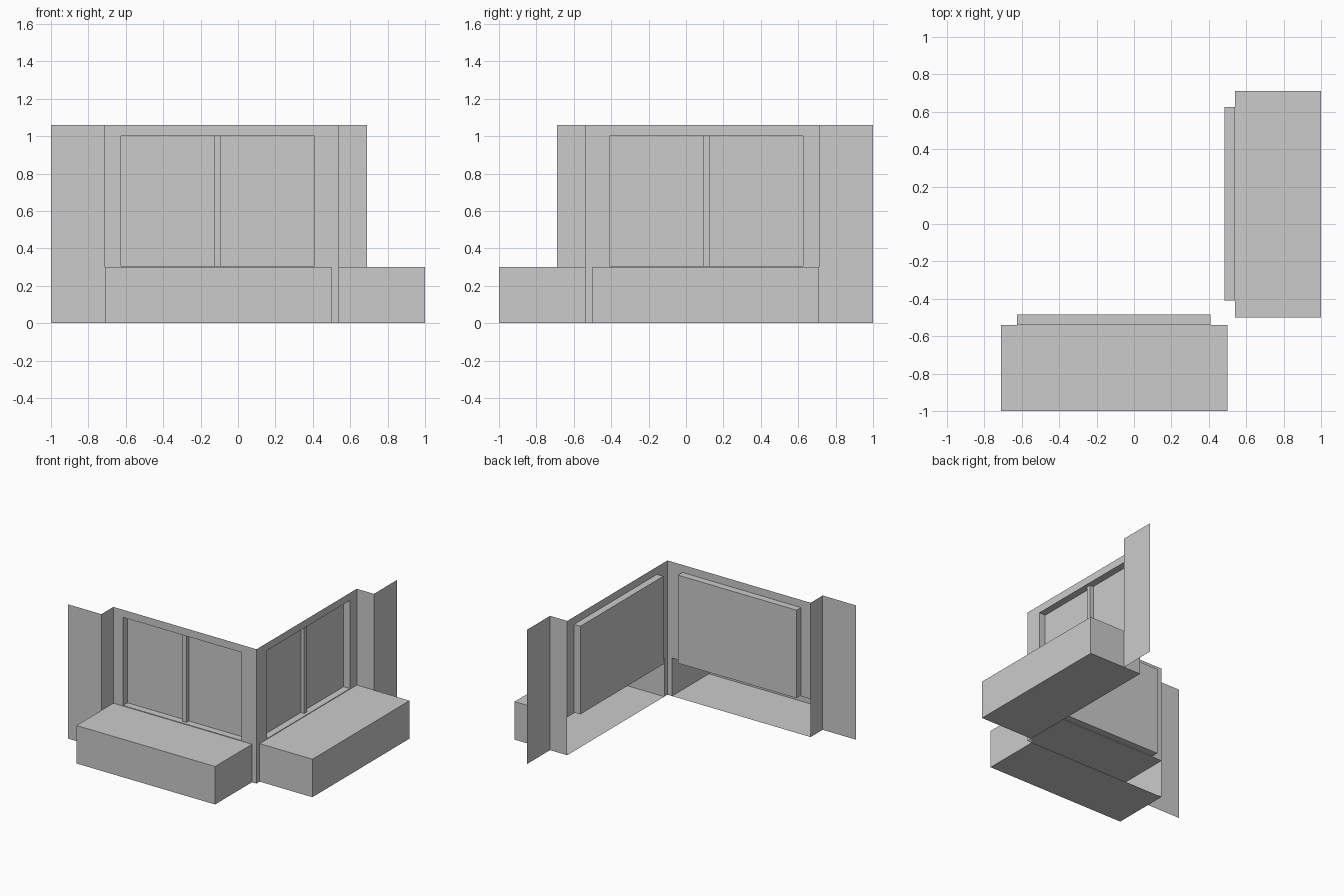
import bpy, bmesh

if "Cube" in bpy.data.objects:
    bpy.data.objects.remove(bpy.data.objects["Cube"])

Z_TOP, Z_BOX = 1.06, 0.30            # wall height, bay box height
WALL, SETBACK, PANE = -0.54, -0.69, -0.485
X0, X1, XC = -0.71, 0.50, 0.54       # bay start, bay end, corner
W0, W1, WZ0, WZ1 = -0.625, 0.41, 0.305, 1.0   # window opening

FACES = {'left': (0, 4, 7, 3), 'right': (1, 2, 6, 5), 'front': (0, 1, 5, 4),
         'back': (2, 3, 7, 6), 'bottom': (0, 3, 2, 1), 'top': (4, 5, 6, 7)}


def make(name, quads, side, inward=False):
    """Sheet object from quads; side=True mirrors it across the corner diagonal."""
    bm = bmesh.new()
    for quad in quads:
        pts = [(-y, -x, z) if side else (x, y, z) for x, y, z in quad]
        if side != inward:
            pts.reverse()
        bm.faces.new([bm.verts.new(p) for p in pts])
    bmesh.ops.remove_doubles(bm, verts=bm.verts, dist=1e-5)
    me = bpy.data.meshes.new(name)
    bm.to_mesh(me)
    bm.free()
    bpy.context.collection.objects.link(bpy.data.objects.new(name, me))


def box(x, y, z, skip=()):
    """Quads of a box, leaving out the named open sides."""
    c = [(x[i], y[j], z[k]) for k in (0, 1) for i, j in ((0, 0), (1, 0), (1, 1), (0, 1))]
    return [[c[i] for i in idx] for key, idx in FACES.items() if key not in skip]


def strip(a, b, z0, z1):
    """Vertical quad between two plan points."""
    return [(*a, z0), (*b, z0), (*b, z1), (*a, z1)]


for side in (False, True):
    tag = 'side_' if side else 'front_'

    # Wall sheet: set-back end, return, then the main face around window and bay
    quads = [strip((-1, SETBACK), (X0, SETBACK), 0, Z_TOP),
             strip((X0, SETBACK), (X0, WALL), Z_BOX, Z_TOP)]
    xs, zs = (X0, W0, W1, X1, XC), (0, Z_BOX, WZ0, WZ1, Z_TOP)
    for i in range(4):
        for k in range(4):
            in_window = i == 1 and k == 2
            in_bay = i < 3 and k == 0
            if not (in_window or in_bay):
                quads.append(strip((xs[i], WALL), (xs[i + 1], WALL), zs[k], zs[k + 1]))
    make(tag + 'wall', quads, side)

    # Low projecting box, open towards the room
    make(tag + 'bay_box', box((X0, X1), (-1, WALL), (0, Z_BOX), ('back',)), side)

    # Window recess with pane, open at the front
    make(tag + 'window_recess', box((W0, W1), (WALL, PANE), (WZ0, WZ1), ('front',)),
         side, inward=True)

    # Centre mullion standing off the pane
    make(tag + 'mullion', box((-0.125, -0.09), (PANE - 0.03, PANE), (WZ0, WZ1),
                              ('back', 'top', 'bottom')), side)
